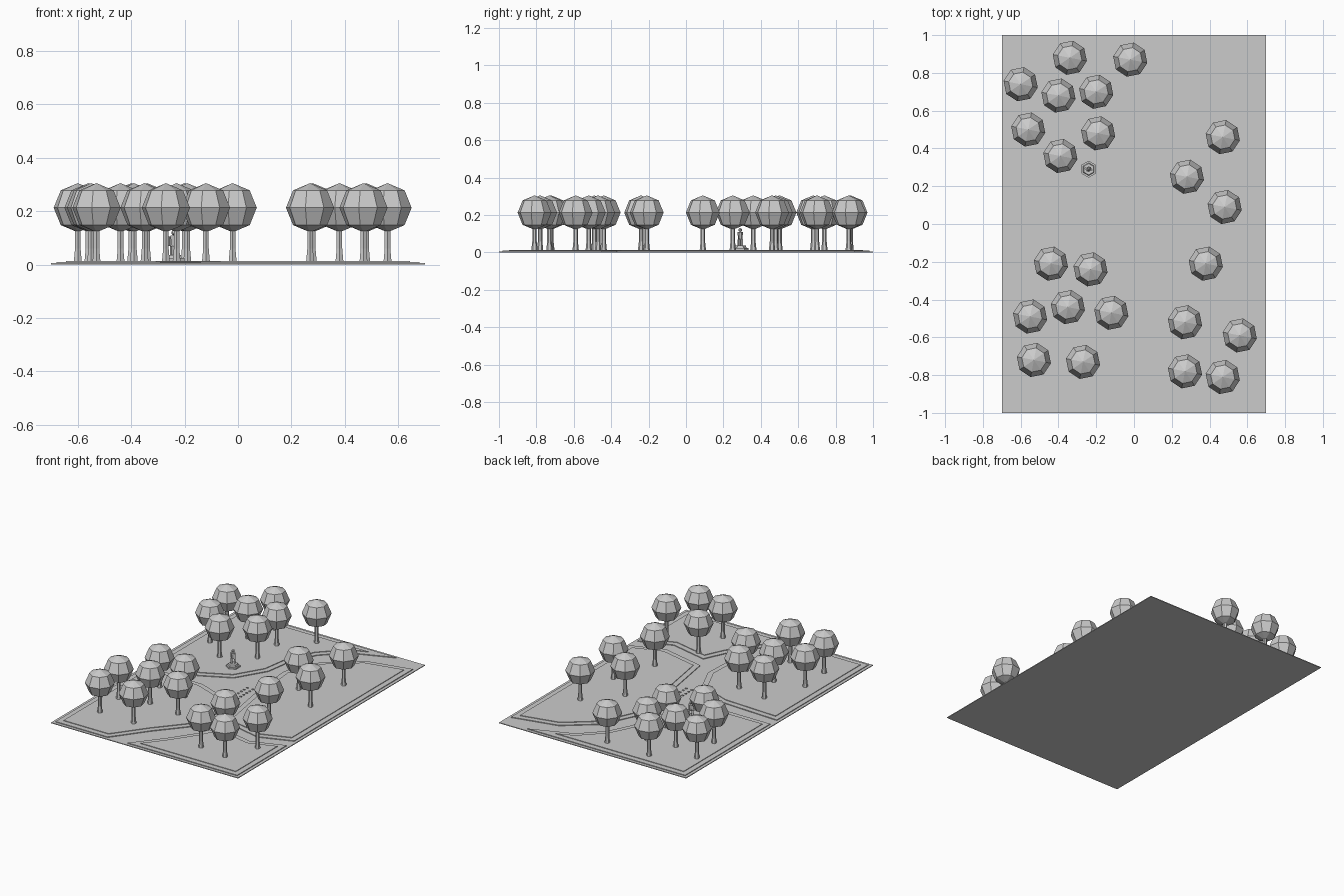
import bpy, bmesh, math
from mathutils import Matrix, Vector

cube = bpy.data.objects.get("Cube")
if cube:
    bpy.data.objects.remove(cube, do_unlink=True)

stone = bpy.data.materials.new("plain grey")
stone.use_nodes = True
GREY = (0.6, 0.6, 0.6, 1)
stone.diffuse_color = GREY
stone.node_tree.nodes["Principled BSDF"].inputs["Base Color"].default_value = GREY

SLAB, CURB, LAWN = 0.005, 0.01, 0.014


def finish(bm, name):
    bmesh.ops.recalc_face_normals(bm, faces=bm.faces)
    mesh = bpy.data.meshes.new(name)
    bm.to_mesh(mesh)
    bm.free()
    mesh.materials.append(stone)
    return place(mesh, name)


def place(mesh, name, at=(0, 0, 0)):
    obj = bpy.data.objects.new(name, mesh)
    obj.location = at
    bpy.context.collection.objects.link(obj)
    return obj


def box(bm, size, at, turn=0):
    m = Matrix.Translation(at) @ Matrix.Rotation(turn, 4, "Z") @ Matrix.Diagonal((*size, 1))
    bmesh.ops.create_cube(bm, size=1, matrix=m)


def cone(bm, sides, r1, r2, z1, z2, at=(0, 0), turn=0):
    m = Matrix.Translation((at[0], at[1], (z1 + z2) / 2)) @ Matrix.Rotation(turn, 4, "Z")
    bmesh.ops.create_cone(bm, cap_ends=True, segments=sides, radius1=r1, radius2=r2,
                          depth=z2 - z1, matrix=m)


def raise_face(bm, face, height):
    """Extrude a face upward and return the new top."""
    new = bmesh.ops.extrude_face_region(bm, geom=[face])["geom"]
    bmesh.ops.translate(bm, vec=(0, 0, height), verts=[g for g in new if isinstance(g, bmesh.types.BMVert)])
    return next(g for g in new if isinstance(g, bmesh.types.BMFace))


def block(name, outline):
    """Curbed plot with a slightly higher inset lawn."""
    bm = bmesh.new()
    face = bm.faces.new([bm.verts.new((x, y, SLAB)) for x, y in outline])
    face.normal_update()
    if face.normal.z < 0:
        face.normal_flip()
    top = raise_face(bm, face, CURB - SLAB)
    bm.faces.remove(face)
    bm.normal_update()
    bmesh.ops.inset_region(bm, faces=[top], thickness=0.035, use_even_offset=True)
    bmesh.ops.translate(bm, vec=(0, 0, 0), verts=top.verts)
    old = top
    raise_face(bm, old, LAWN - CURB)
    bm.faces.remove(old)
    return finish(bm, name)


# Ground slab
bm = bmesh.new()
box(bm, (1.4, 2, SLAB), (0, 0, SLAB / 2))
finish(bm, "ground_slab")

# Four lawns separated by winding paths
block("front_right_lawn", [(-.68, -.98), (-.29, -.98), (-.12, -.75), (.05, -.55),
                           (.06, -.32), (-.04, -.1), (-.25, -.02), (-.68, 0)])
block("back_right_lawn", [(-.68, .07), (-.35, .07), (-.15, .17), (-.03, .37), (0, .57),
                          (.08, .73), (.22, .87), (.5, .98), (-.68, .98)])
block("back_left_lawn", [(.68, .9), (.37, .83), (.16, .66), (.05, .42), (.08, .1),
                         (.16, -.38), (.46, -.45), (.68, -.37)])
block("front_left_lawn", [(.68, -.98), (-.14, -.98), (.02, -.78), (.13, -.62), (.2, -.47),
                          (.46, -.53), (.68, -.45)])

# Small paving strips across the central path
bm = bmesh.new()
for i in range(6):
    for side in (0, 0.04):
        box(bm, (.012, .008, .006), (.0 + side, .1 - i * .032, SLAB + .002))
finish(bm, "paving_strips")

# One tree mesh shared by every tree
bm = bmesh.new()
bmesh.ops.create_uvsphere(bm, u_segments=8, v_segments=4, radius=.092,
                          matrix=Matrix.Translation((0, 0, .213)) @ Matrix.Rotation(math.radians(-11), 4, "Z"))
cone(bm, 6, .017, .012, LAWN - .002, .06)
cone(bm, 6, .012, .012, .06, .14)
tree = finish(bm, "tree_1")
spots = [(-.34, .88), (-.02, .87), (-.6, .74), (-.4, .68), (-.2, .7), (-.56, .5), (-.19, .48),
         (-.39, .36), (.47, .46), (.28, .25), (.48, .09), (.38, -.21), (-.44, -.21), (-.23, -.24),
         (-.35, -.44), (-.55, -.49), (-.12, -.47), (-.53, -.72), (-.27, -.73), (.27, -.52),
         (.56, -.59), (.27, -.78), (.47, -.81)]
for i, (x, y) in enumerate(spots):
    if i:
        place(tree.data, f"tree_{i + 1}", (x, y, 0))
    else:
        tree.location = (x, y, 0)

# Statue on a stepped six-sided plinth
bm = bmesh.new()
cone(bm, 6, .045, .045, CURB, .024)
cone(bm, 6, .034, .03, .024, .036)
for s in (-1, 1):
    box(bm, (.01, .012, .036), (s * .008, s * .006, .052), .5)
    box(bm, (.008, .009, .035), (s * .016, s * -.004, .088), .5)
cone(bm, 6, .011, .015, .068, .108)
bmesh.ops.create_icosphere(bm, subdivisions=1, radius=.011, matrix=Matrix.Translation((0, 0, .12)))
finish(bm, "statue").location = (-.24, .29, 0)
